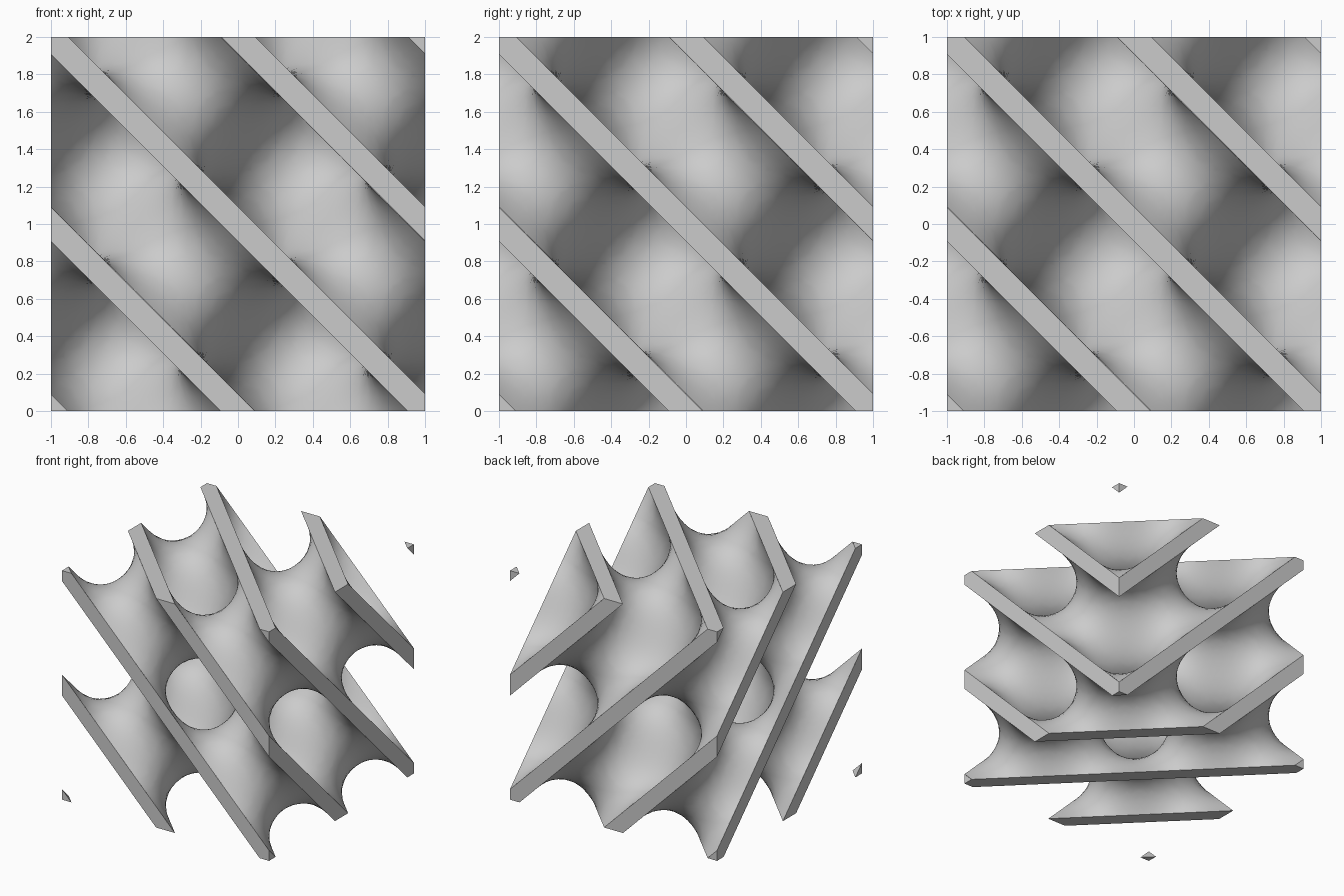
import bpy, bmesh
from math import sin, cos, pi
from itertools import product
from mathutils import Vector

if "Cube" in bpy.data.objects:
    bpy.data.objects.remove(bpy.data.objects["Cube"])

HALF = 0.091                # half width of the wall where it meets a cube face
LEVEL = sin(pi * HALF)
CELLS, PAD = 40, 2          # sampling cells across the cube, and beyond it
STEP = 2 / CELLS
AXES = [Vector((1, 0, 0)), Vector((0, 1, 0)), Vector((0, 0, 1))]


def field(p):
    x, y, z = p * pi
    return sin(x + y + z) + 2 * sin(x) * sin(y) * sin(z)


def gradient(p):
    x, y, z = p * pi
    c = cos(x + y + z)
    return pi * Vector((c + 2 * cos(x) * sin(y) * sin(z),
                        c + 2 * sin(x) * cos(y) * sin(z),
                        c + 2 * sin(x) * sin(y) * cos(z)))


def grid_point(key):
    return Vector([-1 + (i - PAD) * STEP for i in key])


def shifted(key, axis, amount):
    return tuple(k + amount * (i == axis) for i, k in enumerate(key))


def build_wall_side():
    """One side of the diamond minimal surface wall, trimmed to the cube."""
    size = CELLS + 2 * PAD + 1
    value = {k: field(grid_point(k)) - LEVEL for k in product(range(size), repeat=3)}
    crossings, quads = {}, []
    for key, a in value.items():
        for axis in range(3):
            b = value.get(shifted(key, axis, 1))
            if b is None or (a > 0) == (b > 0):
                continue
            u, v = (axis + 1) % 3, (axis + 2) % 3
            low = shifted(key, v, -1)
            ring = [shifted(low, u, -1), low, key, shifted(key, u, -1)]
            if min(min(k) for k in ring) < 0 or max(key[u], key[v]) > size - 2:
                continue
            hit = grid_point(key) + AXES[axis] * STEP * a / (a - b)
            for k in ring:
                crossings.setdefault(k, []).append(hit)
            quads.append(ring if b > a else ring[::-1])
    bm = bmesh.new()
    verts = {}
    for key, hits in crossings.items():
        p = sum(hits, Vector()) / len(hits)
        for _ in range(3):
            g = gradient(p)
            p -= g * (field(p) - LEVEL) / max(g.length_squared, 0.01)
        verts[key] = bm.verts.new(p)
    for ring in quads:
        bm.faces.new([verts[k] for k in ring])
    for axis in AXES:
        for side in (-1, 1):
            bmesh.ops.bisect_plane(bm, geom=bm.verts[:] + bm.edges[:] + bm.faces[:],
                                   dist=1e-5, plane_co=axis * side,
                                   plane_no=axis * side, clear_outer=True)
    return bm


def add_caps(bm, axis, side):
    """Flat diagonal bands closing the wall on one cube face."""
    n, u, v = AXES[axis], AXES[(axis + 1) % 3], AXES[(axis + 2) % 3]
    cap = bmesh.new()
    corners = [(-1, -1), (1, -1), (1, 1), (-1, 1)][::side]
    cap.faces.new([cap.verts.new(n * side + u * a + v * b) for a, b in corners])
    for c in range(-2, 3):
        for edge in (c - HALF, c + HALF):
            bmesh.ops.bisect_plane(cap, geom=cap.verts[:] + cap.edges[:] + cap.faces[:],
                                   plane_co=u * edge, plane_no=u + v)
    for f in cap.faces:
        p = f.calc_center_median()
        if abs(sin(pi * (p.dot(u) + p.dot(v)))) < LEVEL:
            bm.faces.new([bm.verts.new(w.co) for w in f.verts])
    cap.free()


# First wall side, then its point reflection as the second side
bm = build_wall_side()
copy = bmesh.ops.duplicate(bm, geom=bm.verts[:] + bm.edges[:] + bm.faces[:])["geom"]
for item in copy:
    if isinstance(item, bmesh.types.BMVert):
        item.co = -item.co
bmesh.ops.reverse_faces(bm, faces=[f for f in copy if isinstance(f, bmesh.types.BMFace)])

# Cut faces of the wall
for axis in range(3):
    for side in (-1, 1):
        add_caps(bm, axis, side)
bmesh.ops.translate(bm, verts=bm.verts[:], vec=AXES[2])

mesh = bpy.data.meshes.new("lattice_wall")
bm.to_mesh(mesh)
bm.free()
wall = bpy.data.objects.new("lattice_wall", mesh)
bpy.context.collection.objects.link(wall)

# Plain grey material
grey = bpy.data.materials.new("light_grey")
grey.use_nodes = True
colour = (0.6, 0.6, 0.6, 1)
grey.diffuse_color = colour
for node in grey.node_tree.nodes:
    if node.type == "BSDF_PRINCIPLED":
        node.inputs["Base Color"].default_value = colour
mesh.materials.append(grey)

bpy.ops.object.select_all(action="DESELECT")
wall.select_set(True)
bpy.context.view_layer.objects.active = wall
bpy.ops.object.shade_smooth_by_angle(angle=0.6)
